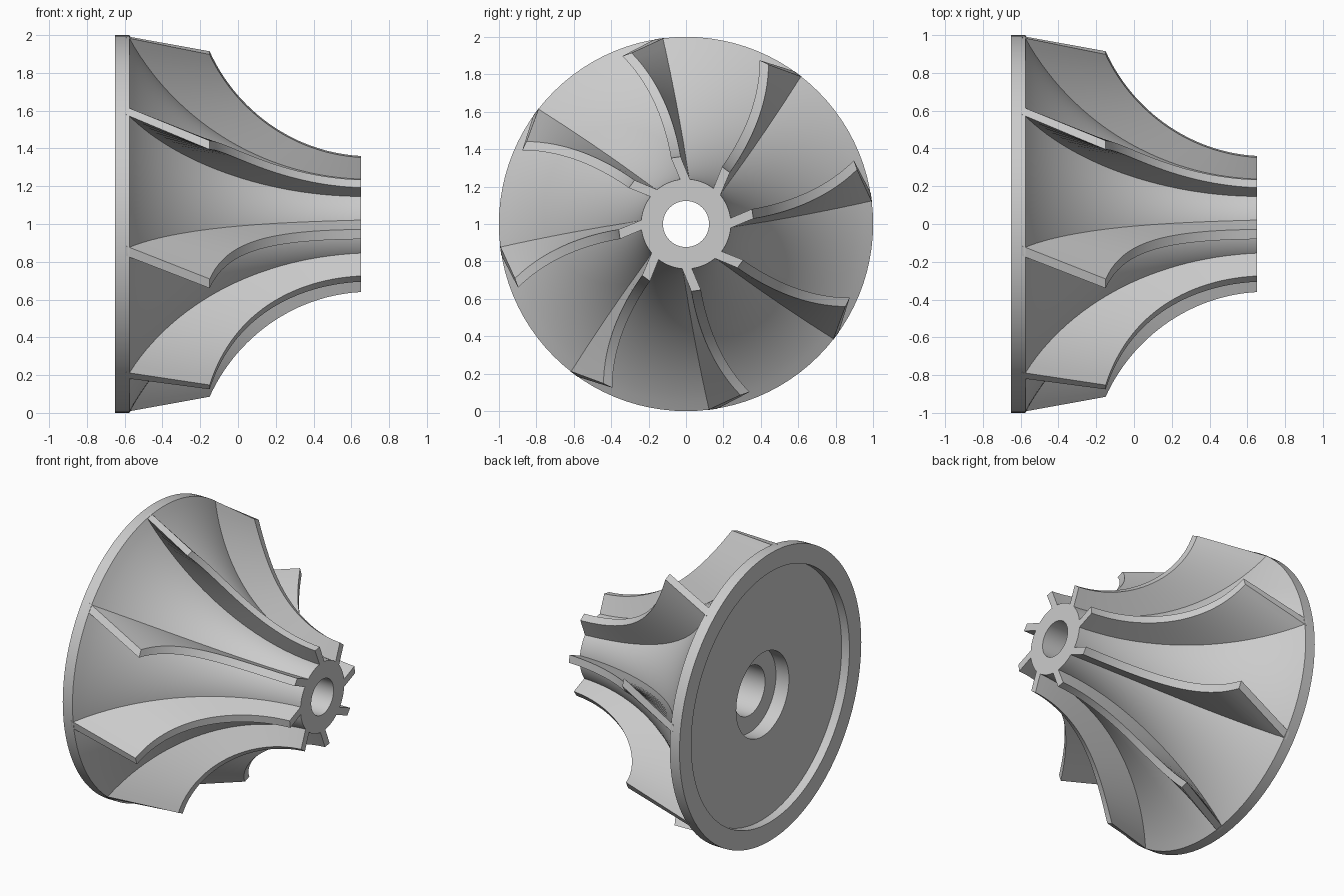
import bpy, bmesh
from math import sin, cos, asin, radians, pi
from mathutils import Vector

if "Cube" in bpy.data.objects:
    bpy.data.objects.remove(bpy.data.objects["Cube"])

BLADES, STEPS, SEGS = 8, 28, 96
HALF = 0.026          # half the blade thickness


def finish(name, bm, smooth=30):
    bmesh.ops.recalc_face_normals(bm, faces=bm.faces)
    me = bpy.data.meshes.new(name)
    bm.to_mesh(me)
    bm.free()
    ob = bpy.data.objects.new(name, me)
    bpy.context.collection.objects.link(ob)
    ob.location.z = 1
    bpy.ops.object.select_all(action='DESELECT')
    ob.select_set(True)
    bpy.context.view_layer.objects.active = ob
    bpy.ops.object.shade_smooth_by_angle(angle=radians(smooth))
    return ob


def arc(s, R, r_end, x_start):
    """Point (x, r) on a concave arc running from the disc (s=0) to the nose (s=1)."""
    a0, a1 = asin((0.7 - x_start) / R), asin(0.05 / R)
    a = a0 + (a1 - a0) * s
    return 0.7 - R * sin(a), r_end + R * (1 - cos(a))


def hub_pt(s):
    return arc(s, 1.45, 0.239, -0.575)


def shroud_pt(s):
    return arc(s, 0.902, 0.359, -0.15)


def polar(x, r, t):
    return Vector((x, r * cos(t), r * sin(t)))


# Hub: closed lathe profile with disc rim, rear recess, counterbore and bore
profile = [hub_pt(i / STEPS) for i in range(STEPS + 1)]
profile[0], profile[-1] = (-0.575, 1.0), (0.65, 0.24)
profile += [(0.65, 0.123), (-0.2, 0.123), (-0.2, 0.17), (-0.49, 0.17), (-0.49, 0.29),
            (-0.59, 0.29), (-0.59, 0.87), (-0.65, 0.87), (-0.65, 1.0)]
bm = bmesh.new()
rings = [[bm.verts.new(polar(x, r, 2 * pi * k / SEGS)) for x, r in profile]
         for k in range(SEGS)]
n = len(profile)
for k in range(SEGS):
    a, b = rings[k], rings[(k + 1) % SEGS]
    for i in range(n):
        j = (i + 1) % n
        bm.faces.new((a[i], a[j], b[j], b[i]))
finish("hub", bm)


# Blades: ruled surface between hub curve and shroud curve, with thickness
def blade_section(s, turn):
    t_hub = turn + radians(8.6 - 5.2 * s - 2.0 * s * s)
    t_tip = turn + radians(8.7 + 10.5 * (1 - s) ** 2.7)
    root, tip = polar(*hub_pt(s), t_hub), polar(*shroud_pt(s), t_tip)
    root -= (tip - root).normalized() * 0.02      # sink the root into the hub
    if s == 1:
        root.x = tip.x = 0.65
    off_r = Vector((0, -sin(t_hub), cos(t_hub))) * HALF
    off_t = Vector((0, -sin(t_tip), cos(t_tip))) * HALF
    return root - off_r, tip - off_t, tip + off_t, root + off_r


for b in range(BLADES):
    bm = bmesh.new()
    rows = [[bm.verts.new(p) for p in blade_section(i / STEPS, 2 * pi * b / BLADES)]
            for i in range(STEPS + 1)]
    for p, q in zip(rows, rows[1:]):
        for i in range(4):
            j = (i + 1) % 4
            bm.faces.new((p[i], p[j], q[j], q[i]))
    bm.faces.new(rows[0])
    bm.faces.new(rows[-1])
    finish(f"blade_{b + 1}", bm)
